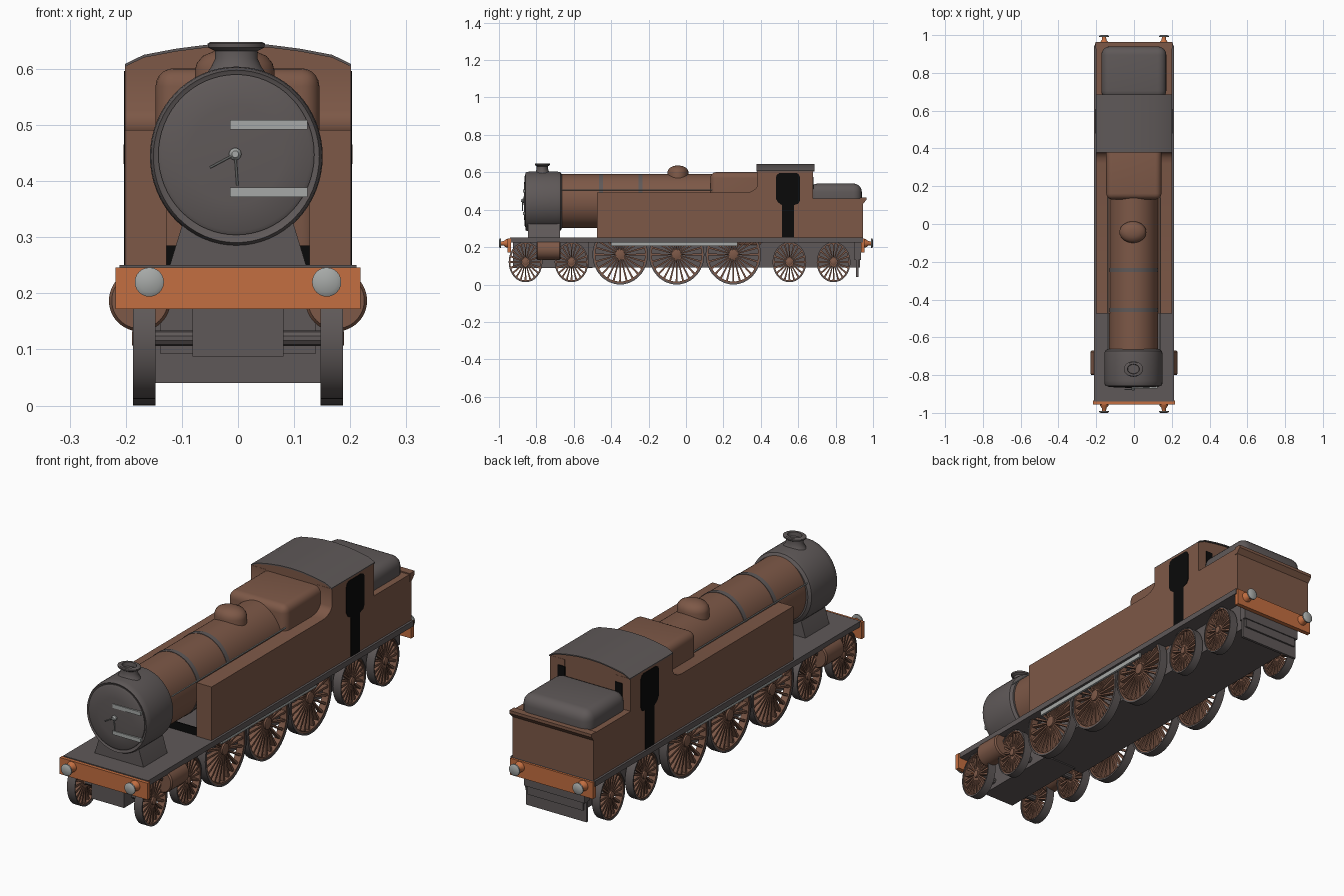
import bpy, bmesh, math
from mathutils import Vector, Matrix

if "Cube" in bpy.data.objects:
    bpy.data.objects.remove(bpy.data.objects["Cube"])


def material(name, r, g, b):
    m = bpy.data.materials.new(name)
    m.diffuse_color = (r, g, b, 1)
    m.use_nodes = True
    m.node_tree.nodes["Principled BSDF"].inputs["Base Color"].default_value = m.diffuse_color
    return m


BROWN = material("body brown", .205, .098, .063)
DARK = material("dark grey", .114, .099, .098)
ORANGE = material("beam orange", .55, .158, .053)
STEEL = material("light steel", .38, .395, .385)
BLACK = material("opening black", .003, .003, .003)


def finish(name, bm, mat, mirror=False):
    bmesh.ops.recalc_face_normals(bm, faces=bm.faces)
    me = bpy.data.meshes.new(name)
    bm.to_mesh(me)
    bm.free()
    me.materials.append(mat)
    ob = bpy.data.objects.new(name, me)
    bpy.context.collection.objects.link(ob)
    if mirror:
        ob.modifiers.new("mirror", 'MIRROR')
    return ob


def box(name, x0, x1, y0, y1, z0, z1, mat, bevel=0, mirror=False):
    bm = bmesh.new()
    bmesh.ops.create_cube(bm, size=1)
    for v in bm.verts:
        v.co = Vector(((x0 + x1) / 2 + v.co.x * (x1 - x0),
                       (y0 + y1) / 2 + v.co.y * (y1 - y0),
                       (z0 + z1) / 2 + v.co.z * (z1 - z0)))
    if bevel:
        bmesh.ops.bevel(bm, geom=bm.edges[:], offset=bevel, segments=5,
                        profile=.5, affect='EDGES')
    return finish(name, bm, mat, mirror)


def prism(name, pts, axis, a, b, mat, mirror=False):
    """Extrude a (y,z) profile along x, or an (x,z) profile along y."""
    bm = bmesh.new()
    def place(p, t):
        return (t, p[0], p[1]) if axis == 'X' else (p[0], t, p[1])
    rings = [[bm.verts.new(place(p, t)) for p in pts] for t in (a, b)]
    for r in rings:
        bm.faces.new(r)
    for i in range(len(pts)):
        j = (i + 1) % len(pts)
        bm.faces.new((rings[0][i], rings[0][j], rings[1][j], rings[1][i]))
    return finish(name, bm, mat, mirror)


def add_lathe(bm, profile, axis, centre, scale=(1, 1), n=48, closed=False):
    """Spin (radius, distance) points about an axis, with elliptical scale."""
    rings = []
    for r, t in profile:
        ring = []
        for k in range(n if r > 0 else 1):
            a = 2 * math.pi * k / n
            u, v = r * scale[0] * math.cos(a), r * scale[1] * math.sin(a)
            co = {'X': (t, u, v), 'Y': (u, t, v), 'Z': (u, v, t)}[axis]
            ring.append(bm.verts.new(Vector(co) + Vector(centre)))
        rings.append(ring)
    pairs = list(zip(rings, rings[1:]))
    if closed:
        pairs.append((rings[-1], rings[0]))
    else:
        for r in (rings[0], rings[-1]):
            if len(r) > 1:
                bm.faces.new(r)
    for p, q in pairs:
        for k in range(n):
            j = (k + 1) % n
            f = [p[k], p[j], q[j], q[k]] if len(p) > 1 and len(q) > 1 else (
                [p[0], q[j], q[k]] if len(p) == 1 else [p[k], p[j], q[0]])
            bm.faces.new(f)


def lathe(name, profile, axis, centre, mat, scale=(1, 1), mirror=False, **kw):
    bm = bmesh.new()
    add_lathe(bm, profile, axis, centre, scale, **kw)
    return finish(name, bm, mat, mirror)


def rod(name, p, q, r, mat, mirror=False):
    p, q = Vector(p), Vector(q)
    d = q - p
    bm = bmesh.new()
    bmesh.ops.create_cone(bm, cap_ends=True, segments=10, radius1=r, radius2=r, depth=d.length,
                          matrix=Matrix.Translation((p + q) / 2) @ d.to_track_quat('Z', 'Y').to_matrix().to_4x4())
    return finish(name, bm, mat, mirror)


# Wheels: dark tyre, brown spokes and hub, dark axle
def wheel(name, y, ry, rz, spokes):
    s = ry / rz
    c = (0, y, rz if rz > .13 else .12)
    lathe(name + "_tyre", [(rz, .147), (rz, .187), (rz * .95, .187), (rz * .95, .147)],
          'X', c, DARK, (s, 1), True, closed=True)
    bm = bmesh.new()
    add_lathe(bm, [(rz * .955, .152), (rz * .955, .184), (rz * .9, .184), (rz * .9, .152)],
              'X', c, (s, 1), closed=True)
    add_lathe(bm, [(rz * .16, .15), (rz * .16, .186), (rz * .1, .189)], 'X', c, (s, 1), n=20)
    for k in range(spokes):
        a = 2 * math.pi * k / spokes
        d, t = Vector((0, math.cos(a), math.sin(a))), Vector((0, -math.sin(a), math.cos(a)))
        sect = []
        for r, w in ((rz * .12, .003), (rz * .92, .0055)):
            ring = []
            for x, sg in ((.158, -1), (.178, -1), (.178, 1), (.158, 1)):
                v = d * r + t * w * sg
                ring.append(bm.verts.new((x, c[1] + v.y * s, c[2] + v.z)))
            sect.append(ring)
        for i in range(4):
            j = (i + 1) % 4
            bm.faces.new((sect[0][i], sect[0][j], sect[1][j], sect[1][i]))
    finish(name + "_spokes", bm, BROWN, True)
    rod(name + "_axle", (-.16, y, c[2]), (.16, y, c[2]), .014, DARK)


for i, y in enumerate((-.858, -.612, .553, .789)):
    wheel("small_wheel_%d" % (i + 1), y, .09, .108, 20)
for i, y in enumerate((-.352, -.05, .253)):
    wheel("driving_wheel_%d" % (i + 1), y, .148, .16, 24)
box("coupling_rod", .19, .2, -.4, .275, .205, .226, STEEL, mirror=True)

# Chassis
box("running_plate", -.211, .211, -.94, .945, .225, .25, DARK)
box("main_frame", -.138, .138, -.52, .93, .092, .23, DARK)
box("front_frame", -.081, .081, -.925, -.5, .087, .23, DARK)
box("rear_frame_block", -.15, .15, .9, .935, .13, .225, DARK)
box("rear_guard_plate", -.15, .15, .91, .922, .04, .14, DARK)
lathe("cylinder", [(.05, -.8), (.055, -.793), (.055, -.677), (.05, -.67)], 'Y', (.175, 0, .187), BROWN, mirror=True)

# Buffer beams and buffers at both ends
for end, s, half in (("front", -1, .218), ("rear", 1, .206)):
    y0, y1 = sorted((s * .935, s * .955))
    box(end + "_buffer_beam", -half, half, y0, y1, .172, .246, ORANGE)
    lathe(end + "_buffer_stock", [(.024, s * .95), (.022, s * .962), (.012, s * .975), (.01, s * .992)],
          'Y', (.158, 0, .22), ORANGE, mirror=True, n=24)
    lathe(end + "_buffer_head", [(.026, s * .989), (.026, s * .995), (.018, s)],
          'Y', (.158, 0, .22), STEEL, mirror=True, n=24)

# Boiler, bands, smokebox and door
CX, CZ = -.003, .446
lathe("boiler", [(1, -.7), (1, .2)], 'Y', (CX, 0, CZ), BROWN, (.13, .144), n=64)
for i, y in enumerate((-.455, -.243)):
    lathe("boiler_band_%d" % (i + 1), [(1, y - .011), (1, y + .011)], 'Y', (CX, 0, CZ), DARK, (.132, .146), n=64)
lathe("smokebox", [(.9, -.853), (.96, -.858), (.99, -.848), (1, -.83), (1, -.69), (.98, -.672), (.9, -.663)],
      'Y', (CX, 0, CZ - .002), DARK, (.154, .16), n=64)
lathe("smokebox_door", [(1, -.85), (1, -.858), (.95, -.862), (.6, -.866), (0, -.868)],
      'Y', (CX, 0, CZ + .001), DARK, (.139, .143), n=64)
prism("smokebox_saddle", [(-.122, .248), (.122, .248), (.097, .33), (.08, .36), (-.08, .36), (-.097, .33)],
      'Y', -.845, -.675, DARK)
for nm, z in (("upper", .5), ("lower", .38)):
    box(nm + "_hinge_strap", -.014, .124, -.871, -.86, z - .0085, z + .0085, STEEL)
lathe("door_hub", [(.011, -.86), (.011, -.874), (.006, -.881)], 'Y', (-.005, 0, .448), STEEL, n=20)
rod("door_handle_side", (-.005, -.876, .448), (-.05, -.876, .424), .002, STEEL)
rod("door_handle_down", (-.005, -.874, .448), (-.001, -.874, .392), .002, STEEL)
rod("boiler_handrail", (.137, -.665, .505), (.137, .14, .505), .003, STEEL, True)

# Chimney, dome and firebox
lathe("chimney", [(.058, .585), (.045, .603), (.038, .618), (.038, .632), (.05, .638), (.051, .645),
                  (.046, .648), (.032, .648), (.03, .63)], 'Z', (CX, -.768, 0), DARK, (1, .8))
lathe("steam_dome", [(1, .55), (1, .597), (.95, .61), (.8, .623), (.5, .632), (.25, .635), (0, .636)],
      'Z', (-.006, -.043, 0), BROWN, (.071, .057))
box("firebox", -.147, .145, .13, .42, .2, .601, BROWN, bevel=.032)
box("underside_shadow_plate", -.127, .127, -.47, -.465, .25, .285, BLACK)

# Side tanks, cab and bunker
side = [(-.475, .25), (-.475, .491), (.32, .491), (.35, .497), (.37, .51), (.38, .525),
        (.38, .605), (.68, .605), (.68, .46), (.945, .46), (.945, .25)]
prism("side_tank_and_cab_side", side, 'X', .127, .201, BROWN, True)
arch = [(-.201, .604), (-.168, .62), (-.11, .631), (-.055, .638), (0, .64),
        (.055, .638), (.11, .631), (.168, .62), (.201, .604)]
prism("cab_body", [(.2, .25), (-.2, .25)] + arch, 'Y', .381, .679, BROWN)
prism("cab_roof", arch + [(x, z + .005) for x, z in reversed(arch)], 'Y', .378, .686, DARK)
box("bunker", -.2, .2, .67, .945, .25, .45, BROWN)
prism("bunker_lip", [(.93, .43), (.945, .43), (.964, .452), (.964, .465), (.93, .465)], 'X', -.204, .204, BROWN)
box("coal_load", -.173, .171, .66, .94, .4, .54, DARK, bevel=.045)

# Cab openings: rounded upper doorway over a narrow entrance, and rear windows
door = [(.512, .25), (.578, .25), (.578, .425), (.6, .432), (.61, .45), (.61, .575), (.602, .59), (.59, .596),
        (.5, .596), (.486, .588), (.48, .57), (.48, .46), (.492, .44), (.512, .425)]
prism("cab_doorway", door, 'X', .198, .203, BLACK, True)
box("cab_rear_window", .125, .16, .676, .683, .48, .575, BLACK, mirror=True)

# Smooth curved parts, keeping edges sharp
bpy.ops.object.select_all(action='SELECT')
bpy.context.view_layer.objects.active = bpy.data.objects["boiler"]
bpy.ops.object.shade_smooth_by_angle(angle=math.radians(35))
